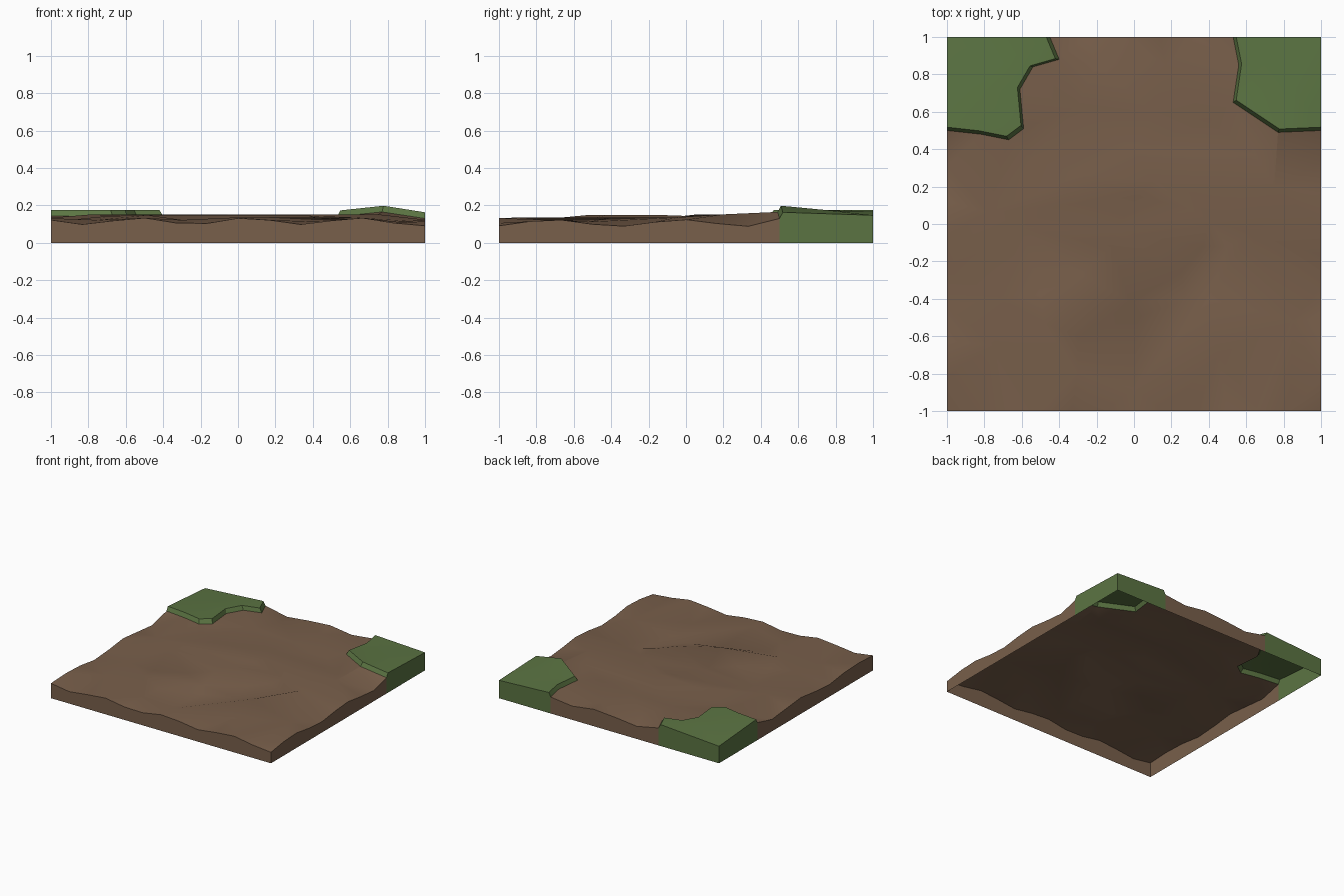
import bpy, bmesh, math
from mathutils import Vector
from mathutils.geometry import delaunay_2d_cdt

if "Cube" in bpy.data.objects:
    bpy.data.objects.remove(bpy.data.objects["Cube"])


def on_side(a, b):
    return any(abs(abs(a[k]) - 1) < 1e-4 and abs(a[k] - b[k]) < 1e-4 for k in (0, 1))


def terrain(name, outline, lines, color):
    """Open-bottomed shell: triangulated relief with crease lines, tile sides dropped to z=0."""
    pts, edges = list(outline), []
    for line in lines:
        edges += [(len(pts) + i, len(pts) + i + 1) for i in range(len(line) - 1)]
        pts += line
    vs, _, fs, origin, _, _ = delaunay_2d_cdt(
        [Vector(p[:2]) for p in pts], edges, [list(range(len(outline)))], 1, 1e-5)
    bm = bmesh.new()
    verts = []
    for v in vs:
        near = min(pts, key=lambda p: (Vector(p[:2]) - v).length)
        verts.append(bm.verts.new((v.x, v.y, near[2])))
    for f in fs:
        bm.faces.new([verts[i] for i in f])
    for v in [v for v in bm.verts if not v.link_faces]:
        bm.verts.remove(v)
    # walls on the outer sides of the tile
    side = [e for e in bm.edges if e.is_boundary and on_side(e.verts[0].co, e.verts[1].co)]
    for v in bmesh.ops.extrude_edge_only(bm, edges=side)["geom"]:
        if isinstance(v, bmesh.types.BMVert):
            v.co.z = 0
    bmesh.ops.recalc_face_normals(bm, faces=bm.faces[:])
    if sum(f.normal.z * f.calc_area() for f in bm.faces) < 0:
        bmesh.ops.reverse_faces(bm, faces=bm.faces[:])
    me = bpy.data.meshes.new(name)
    bm.to_mesh(me)
    bm.free()
    ob = bpy.data.objects.new(name, me)
    bpy.context.collection.objects.link(ob)
    mat = bpy.data.materials.new(name)
    mat.diffuse_color = color
    mat.use_nodes = True
    mat.node_tree.nodes["Principled BSDF"].inputs["Base Color"].default_value = mat.diffuse_color
    me.materials.append(mat)
    bpy.ops.object.select_all(action='DESELECT')
    ob.select_set(True)
    bpy.context.view_layer.objects.active = ob
    bpy.ops.object.shade_smooth_by_angle(angle=math.radians(30))


def level(path, z):
    return [(x, y, z) for x, y in path]


def edge(start, end, steps, base, wave, low):
    """Wavy tile border between two points; low is where the wave dips."""
    a, b = Vector(start), Vector(end)
    out = []
    for i in range(steps):
        p = a.lerp(b, i / steps)
        t = p.x if a.y == b.y else p.y
        out.append((p.x, p.y, base - .018 * math.cos(wave * (t - low))))
    return out


# Rims where grass meets soil
rim_left = level([(-.45, 1), (-.4, .88), (-.54, .84), (-.61, .72),
                  (-.59, .51), (-.67, .45), (-.82, .48), (-1, .5)], .143)
rim_right = [(1, .5, .13), (.77, .49, .165), (.53, .65, .14), (.56, .85, .135), (.53, 1, .135)]

# Soil border, counter-clockwise around the tile
front = edge((-1, -1), (1, -1), 12, .116, 10.8, -.24)
right = edge((1, -1), (1, .5), 9, .106, 9.1, .32)
back = edge((.53, 1), (-.45, 1), 5, .122, 9, -.25)[1:]
left = edge((-1, .5), (-1, -1), 8, .116, 9, -.4)[1:]

# Crests and troughs running across the soil
creases = [
    level([(-.78, .06), (-.29, .26), (.1, .23), (.3, .17), (.75, .2)], .152),
    level([(-.4, .1), (.02, .15), (.3, .08)], .13),
    level([(-.55, .35), (0, .4), (.65, .37)], .126),
    level([(-.3, .63), (.1, .6), (.4, .55)], .14),
    level([(-.2, .85), (.17, .85)], .132),
    level([(-.7, -.4), (-.6, -.02), (-.1, -.03), (.4, .02)], .143),
    level([(-.5, -.38), (-.28, -.27), (-.12, -.12)], .12),
    level([(-.48, -.53), (-.02, -.42), (.25, -.26), (.37, -.12)], .148),
    level([(-.3, -.6), (.02, -.5), (.28, -.4), (.5, -.12)], .112),
    level([(0, -.88), (.4, -.4), (.62, -.05)], .136),
    level([(-.75, -.65), (-.3, -.8)], .122),
    level([(.45, -.7), (.85, -.52)], .112),
]
terrain("soil_ground", front + right + rim_right + back + rim_left + left, creases,
        (.19, .115, .07, 1))


def grass_patch(name, rim, cx, corner_z, crown):
    # raised lip drawn in slightly toward the tile corner
    rim = rim[::-1]
    lip = [(cx + (x - cx) * .965, 1 + (y - 1) * .965, z + .033) for x, y, z in rim]
    terrain(name, rim + [lip[-1], (cx, 1, corner_z), lip[0]], [lip, crown], (.105, .175, .055, 1))


grass_patch("grass_left", rim_left, -1, .14, [(-.85, .7, .168), (-.72, .85, .168)])
grass_patch("grass_right", rim_right, 1, .147, [(.7, .85, .17), (.85, .75, .175)])
